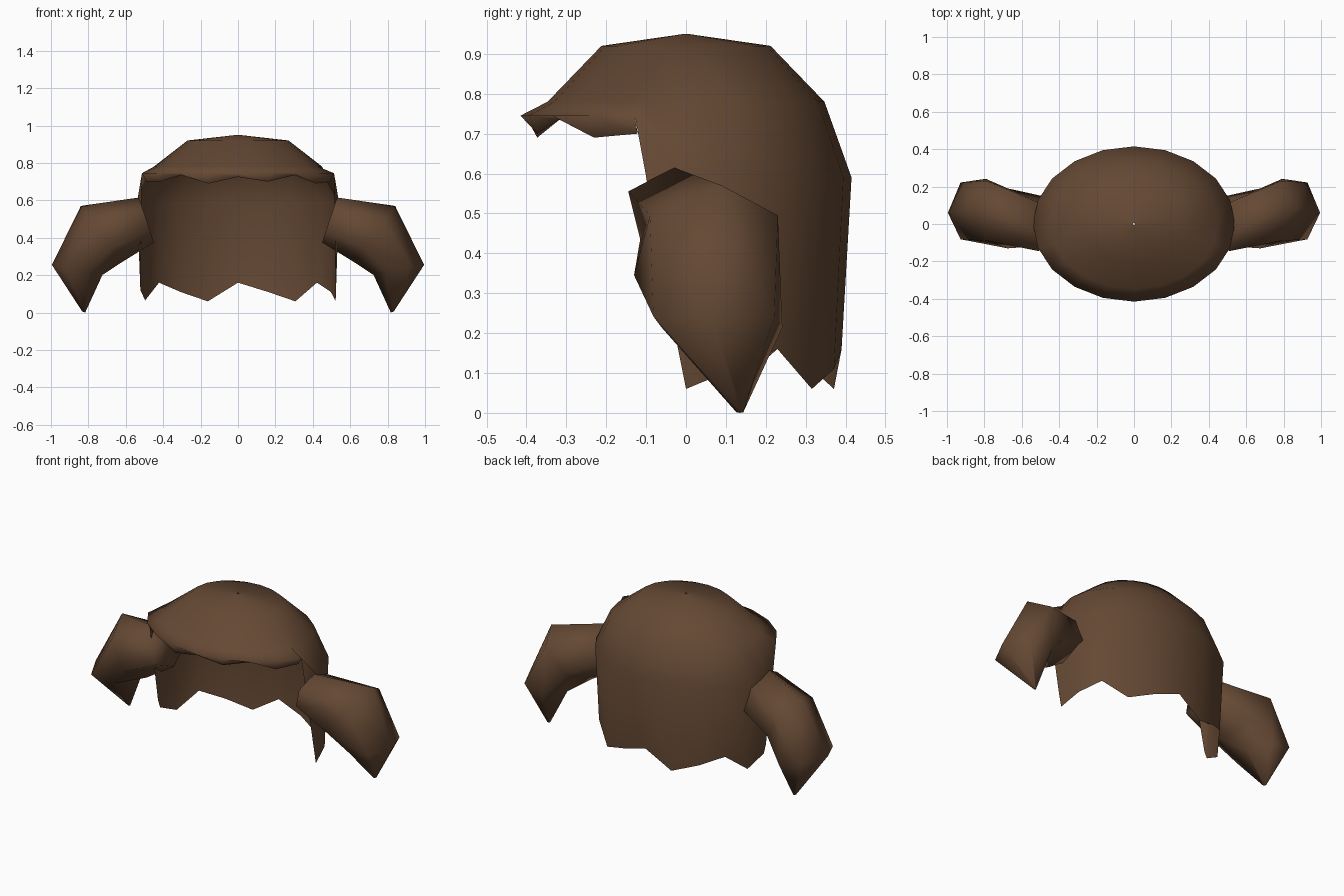
import bpy, bmesh, math
from mathutils import Vector

if "Cube" in bpy.data.objects:
    bpy.data.objects.remove(bpy.data.objects["Cube"])

brown = bpy.data.materials.new("hair_brown")
brown.diffuse_color = (0.13, 0.066, 0.034, 1)
brown.use_nodes = True
brown.node_tree.nodes["Principled BSDF"].inputs["Base Color"].default_value = brown.diffuse_color


def finish(bm, name):
    mesh = bpy.data.meshes.new(name)
    for f in bm.faces:
        f.smooth = True
    bm.to_mesh(mesh)
    bm.free()
    mesh.materials.append(brown)
    obj = bpy.data.objects.new(name, mesh)
    bpy.context.collection.objects.link(obj)
    return obj


# Hair cap: elliptical dome with a raised front brim, fringe and long back curtain
N = 20
bm = bmesh.new()


def at(k, rx, ry, z):
    a = math.tau * k / N
    return bm.verts.new((rx * math.cos(a), ry * math.sin(a), z))


def strip(upper, lower):
    for i in range(len(upper) - 1):
        bm.faces.new((upper[i], lower[i], lower[i + 1], upper[i + 1]))


def is_front(k):
    return 11 <= k <= 19


# Dome rings, around a tiny opening at the crown
rings = [[at(k, rx, ry, z) for k in range(N)]
         for rx, ry, z in ((.006, .005, .95), (.27, .212, .92), (.45, .347, .78))]
rings.append([at(k, .54, .415, .745 if is_front(k) else .59) for k in range(N)])
for up, low in zip(rings, rings[1:]):
    strip(up + up[:1], low + low[:1])
brim = rings[-1]

# Fringe: short jagged edge curling inward under the brim
fringe_z = (.70, .70, .735, .69, .725, .70, .735, .69, .70)
fringe = [at(11 + i, .515, .392, z) for i, z in enumerate(fringe_z)]
strip(brim[11:20], fringe)

# Curtain: long jagged hair round the sides and back, tapering at its front edges
curtain_z = (.06, .11, .16, .06, .11, .16, .06, .11, .16, .065, .12)
curtain = [at(k, .522, .39, z) for k, z in enumerate(curtain_z)]
curtain.insert(0, bm.verts.new((.522, -.02, .16)))
curtain.append(bm.verts.new((-.522, -.02, .17)))
strip([brim[19]] + brim[:12], curtain)
finish(bm, "hair_cap")

# Pigtails: six-sided bent loft from the head to a pointed tip, mirrored
bm = bmesh.new()
sections = (  # centre, half axis toward the outer side, half width in y
    ((.49, .00, .495), (.04, -.03, .12), .15),
    ((.73, .05, .42), (.11, .04, .15), .185),
    ((.86, .08, .228), (.135, -.02, .027), .175),
    ((.825, .135, .003), (.008, 0, .003), .010),
)
loops = []
for c, u, w in sections:
    loop = []
    for k in range(6):
        a = math.tau * k / 6
        p = Vector(c) + Vector(u) * math.cos(a) + Vector((0, w, 0)) * math.sin(a)
        loop.append(bm.verts.new(p))
    loops.append(loop)
for up, low in zip(loops, loops[1:]):
    strip(up + up[:1], low + low[:1])
bm.faces.new(loops[0])
bm.faces.new(loops[-1])
bmesh.ops.recalc_face_normals(bm, faces=bm.faces[:])
pigtails = finish(bm, "pigtails")
mirror = pigtails.modifiers.new("mirror", 'MIRROR')
mirror.use_mirror_merge = False
